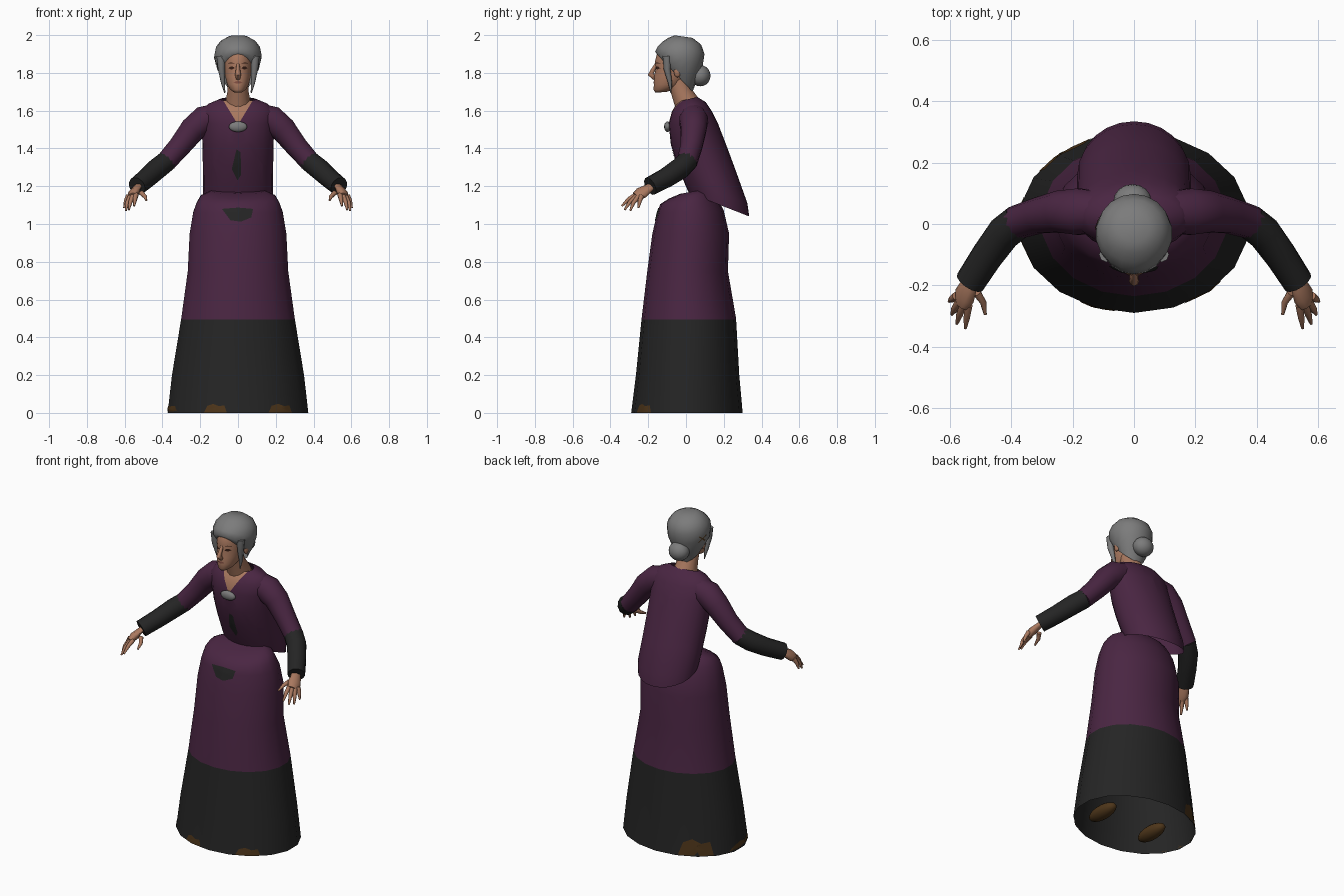
import bpy, bmesh
from math import sin, cos, pi, radians
from mathutils import Vector
from mathutils.bvhtree import BVHTree

if "Cube" in bpy.data.objects:
    bpy.data.objects.remove(bpy.data.objects["Cube"])


def material(name, r, g, b):
    m = bpy.data.materials.new(name)
    m.use_nodes = True
    m.diffuse_color = (r, g, b, 1)
    bsdf = m.node_tree.nodes["Principled BSDF"]
    bsdf.inputs["Base Color"].default_value = (r, g, b, 1)
    bsdf.inputs["Roughness"].default_value = 0.9
    return m


PURPLE = material("plum cloth", .068, .019, .055)
BLACK = material("black cloth", .018, .018, .018)
GREY = material("grey hair", .2, .2, .2)
SKIN = material("skin", .4, .19, .115)
BROWN = material("brown leather", .075, .036, .01)
DARK = material("dark eye brown", .045, .016, .01)
LIP = material("lips", .23, .08, .055)


def finish(name, bm, mats, angle=50, recalc=True):
    if recalc:
        bmesh.ops.recalc_face_normals(bm, faces=bm.faces)
    me = bpy.data.meshes.new(name)
    bm.to_mesh(me)
    bm.free()
    for m in mats:
        me.materials.append(m)
    me.shade_smooth()
    me.set_sharp_from_angle(angle=radians(angle))
    ob = bpy.data.objects.new(name, me)
    bpy.context.collection.objects.link(ob)
    return ob


def loft(rings, caps=(True, True)):
    bm = bmesh.new()
    rows = [[bm.verts.new(p) for p in r] for r in rings]
    n = len(rows[0])
    for a, b in zip(rows, rows[1:]):
        for i in range(n):
            bm.faces.new((a[i], a[(i + 1) % n], b[(i + 1) % n], b[i]))
    for use, row in zip(caps, (rows[0], rows[-1])):
        if use:
            bm.faces.new(row)
    return bm


def body_rings(table, n=20):
    """Tilted ovals: front y, front z, back y, back z, half width."""
    rings = []
    for yf, zf, yb, zb, w in table:
        ring = []
        for i in range(n):
            a = 2 * pi * i / n
            t = (1 - cos(a)) / 2
            ring.append(Vector((w * sin(a), yf + (yb - yf) * t, zf + (zb - zf) * t)))
        rings.append(ring)
    return rings


def tube(name, path, radii, mat, n=10, flat=1.0):
    pts = [Vector(p) for p in path]
    rings = []
    for i, p in enumerate(pts):
        d = (pts[min(i + 1, len(pts) - 1)] - pts[max(i - 1, 0)]).normalized()
        u = d.cross(Vector((0, 1, .3))).normalized()
        v = d.cross(u)
        rings.append([p + radii[i] * (u * cos(2 * pi * k / n) * flat + v * sin(2 * pi * k / n))
                      for k in range(n)])
    return finish(name, loft(rings), [mat])


def ball(name, centre, size, mat, seg=14):
    bm = bmesh.new()
    bmesh.ops.create_uvsphere(bm, u_segments=seg, v_segments=seg // 2 + 2, radius=1)
    for v in bm.verts:
        v.co = Vector(centre) + Vector((v.co[k] * size[k] for k in range(3)))
    return finish(name, bm, [mat])


def decal(name, target, centre, direction, outline, mat, steps=4):
    """Thin painted patch laid onto the target along a direction."""
    bm = bmesh.new()
    bm.from_mesh(target.data)
    tree = BVHTree.FromBMesh(bm)
    bm.free()
    d = Vector(direction).normalized()
    u, c = d.cross(Vector((0, 0, 1))), Vector(centre)

    def drop(x, z):
        start = c + u * x + Vector((0, 0, z)) - d * 2
        hit = tree.ray_cast(start, d)[0] or tree.find_nearest(start + d * 1.7)[0]
        return hit - d * .003

    # subdivide the outline so that the patch follows the curve
    edge = []
    for a, b in zip(outline, outline[1:] + outline[:1]):
        for k in range(3):
            edge.append((a[0] + (b[0] - a[0]) * k / 3, a[1] + (b[1] - a[1]) * k / 3))
    bm = bmesh.new()
    mid = bm.verts.new(drop(0, 0))
    rows = [[bm.verts.new(drop(x * s / steps, z * s / steps)) for x, z in edge]
            for s in range(1, steps + 1)]
    n = len(edge)
    for i in range(n):
        j = (i + 1) % n
        bm.faces.new((mid, rows[0][i], rows[0][j]))
        for a, b in zip(rows, rows[1:]):
            bm.faces.new((a[i], b[i], b[j], a[j]))
    bm.normal_update()
    if sum((f.normal.dot(d) for f in bm.faces)) > 0:
        bmesh.ops.reverse_faces(bm, faces=bm.faces)
    return finish(name, bm, [mat], recalc=False)


def cut(bm, point, normal):
    bmesh.ops.bisect_plane(bm, geom=bm.verts[:] + bm.edges[:] + bm.faces[:],
                           plane_co=point, plane_no=normal)


# Skirt with a dark lower band, open at the hem
bm = loft(body_rings([
    (-.29, 0, .30, 0, .378), (-.265, .2, .282, .2, .355), (-.235, .5, .265, .5, .305),
    (-.205, .75, .222, .75, .27), (-.178, .95, .228, .95, .26), (-.152, 1.06, .2, 1.07, .24),
    (-.137, 1.105, .175, 1.12, .222), (-.09, 1.135, .145, 1.165, .2),
    (-.03, 1.16, .11, 1.185, .15)], 18), (False, True))
cut(bm, (0, 0, .495), (0, 0, 1))
for f in bm.faces:
    f.material_index = int(f.calc_center_median().z < .495)
skirt = finish("skirt", bm, [PURPLE, BLACK])
decal("skirt_front_patch", skirt, (0, 0, 1.055), (0, 1, 0),
      [(-.085, .025), (0, .032), (.08, .025), (.07, -.02), (.015, -.043), (-.04, -.035)], BLACK)

# Worn brown patches along the hem
blot = [(-.1, -.025), (.1, -.025), (.08, .012), (.03, .008), (-.02, .02), (-.07, .01)]
for name, c, d, sx, sz in (("front", (-.12, 0, .028), (0, 1, 0), .6, 1),
                           ("left", (.25, -.25, .028), (-1, 1, 0), .7, 1),
                           ("right", (0, -.03, .028), (1, 0, 0), 1.2, .8),
                           ("back", (-.2, .2, .06), (1, -1, 0), 1, 2.2)):
    decal("hem_patch_" + name, skirt, c, d, [(x * sx, z * sz) for x, z in blot], BROWN)

# Bodice with a long back tail and a V neckline
bm = loft(body_rings([
    (.015, 1.165, .335, 1.04, .178), (-.005, 1.21, .325, 1.11, .185),
    (-.05, 1.32, .268, 1.27, .186), (-.08, 1.42, .22, 1.40, .188),
    (-.092, 1.53, .17, 1.53, .192), (-.075, 1.595, .135, 1.6, .195),
    (-.055, 1.63, .105, 1.645, .155), (-.035, 1.65, .06, 1.672, .095)], 24), (False, False))
for s in (1, -1):
    cut(bm, (0, 0, 1.525), (.14 * s, 0, -.085))
for f in bm.faces:
    c = f.calc_center_median()
    f.material_index = int(c.y < .01 and c.z - 1.525 > abs(c.x) * .14 / .085)
bodice = finish("bodice", bm, [PURPLE, SKIN], 60)
decal("bodice_front_patch", bodice, (-.008, 0, 1.31), (0, 1, 0),
      [(0, .085), (.022, .07), (.024, -.05), (.005, -.08), (-.025, -.02)], BLACK)
ball("brooch", (0, -.098, 1.515), (.05, .018, .028), GREY)

# Neck
tube("neck", [(0, .03, 1.58), (0, .005, 1.64), (0, -.025, 1.70), (0, -.05, 1.77)],
     [.075, .068, .056, .054], SKIN, 14)

# Head
head = finish("head", loft(body_rings([
    (-.162, 1.695, -.1, 1.70, .022), (-.172, 1.71, -.06, 1.715, .042),
    (-.17, 1.74, -.02, 1.735, .058), (-.17, 1.78, .01, 1.78, .068),
    (-.16, 1.82, .03, 1.82, .073), (-.165, 1.855, .05, 1.86, .076),
    (-.152, 1.91, .06, 1.91, .074), (-.11, 1.96, .05, 1.96, .05)], 18)), [SKIN], 70)
tube("nose", [(0, -.155, 1.85), (0, -.172, 1.82), (0, -.187, 1.792), (0, -.163, 1.772)],
     [.008, .011, .016, .013], SKIN, 8)
decal("mouth", head, (0, 0, 1.75), (0, 1, 0),
      [(-.024, 0), (-.008, .006), (.008, .006), (.024, 0), (.01, -.007), (-.01, -.007)], LIP)
for s, side in ((1, "left"), (-1, "right")):
    decal(side + "_eye", head, (.034 * s, 0, 1.825), (0, 1, 0),
          [(-.017, 0), (-.005, .009), (.008, .008), (.017, 0), (0, -.008)], DARK)
    decal(side + "_eyebrow", head, (.036 * s, 0, 1.852), (0, 1, 0),
          [(-.02, -.002), (0, .004), (.02, -.002), (0, -.002)], DARK)
    ball(side + "_ear", (.088 * s, -.045, 1.808), (.012, .02, .032), SKIN, 10)
    tube(side + "_hair_lock", [(.09 * s, -.1, 1.89), (.088 * s, -.1, 1.82),
                               (.08 * s, -.085, 1.75), (.07 * s, -.08, 1.695)],
         [.024, .018, .011, .003], GREY, 8)

# Hair swept back into a bun
hair = finish("hair", loft(body_rings([
    (-.15, 1.895, .035, 1.70, .085), (-.164, 1.912, .055, 1.755, .112),
    (-.15, 1.94, .088, 1.835, .126), (-.125, 1.965, .098, 1.90, .118),
    (-.095, 1.985, .08, 1.95, .092), (-.06, 1.999, .035, 1.985, .05)], 18), (False, True)),
    [GREY], 70)
ball("hair_bun", (-.005, .075, 1.785), (.062, .055, .056), GREY, 16)
for k, s in enumerate((1, -1)):
    decal("hair_pin_%d" % k, hair, (0, .005, 1.865), (1, 0, 0),
          [(-.026, -.016 * s), (-.022, -.02 * s), (.026, .016 * s), (.02, .022 * s)][::s], BROWN)

# Sleeves, cuffs, hands and shoes on both sides
fingers = {"thumb": ((.512, -.225, 1.165), (.492, -.255, 1.145), (.485, -.295, 1.125)),
           "index": ((.54, -.265, 1.155), (.545, -.305, 1.13), (.55, -.34, 1.095)),
           "middle": ((.556, -.262, 1.148), (.57, -.298, 1.115), (.578, -.325, 1.075)),
           "ring": ((.57, -.252, 1.146), (.587, -.28, 1.11), (.594, -.295, 1.07)),
           "little": ((.58, -.235, 1.15), (.594, -.245, 1.12), (.603, -.252, 1.085))}
for s, side in ((1, "left_"), (-1, "right_")):
    def flip(pts):
        return [(x * s, y, z) for x, y, z in pts]
    tube(side + "sleeve", flip([(.1, .04, 1.575), (.18, .04, 1.55), (.24, .04, 1.5),
                                (.31, .028, 1.41), (.385, .005, 1.325)]),
         [.068, .078, .07, .06, .055], PURPLE, 12)
    tube(side + "cuff", flip([(.375, .01, 1.335), (.425, -.03, 1.295), (.48, -.105, 1.245),
                              (.535, -.19, 1.2)]), [.056, .057, .053, .05], BLACK, 12)
    tube(side + "palm", flip([(.525, -.175, 1.205), (.54, -.205, 1.185), (.553, -.235, 1.165),
                              (.562, -.262, 1.145)]), [.026, .032, .04, .03], SKIN, 10, .6)
    for name, pts in fingers.items():
        tube(side + name + "_finger", flip(pts), [.014, .011, .005], SKIN, 8)
    ball(side + "shoe", (.18 * s, -.06, .045), (.045, .11, .04), BROWN)
